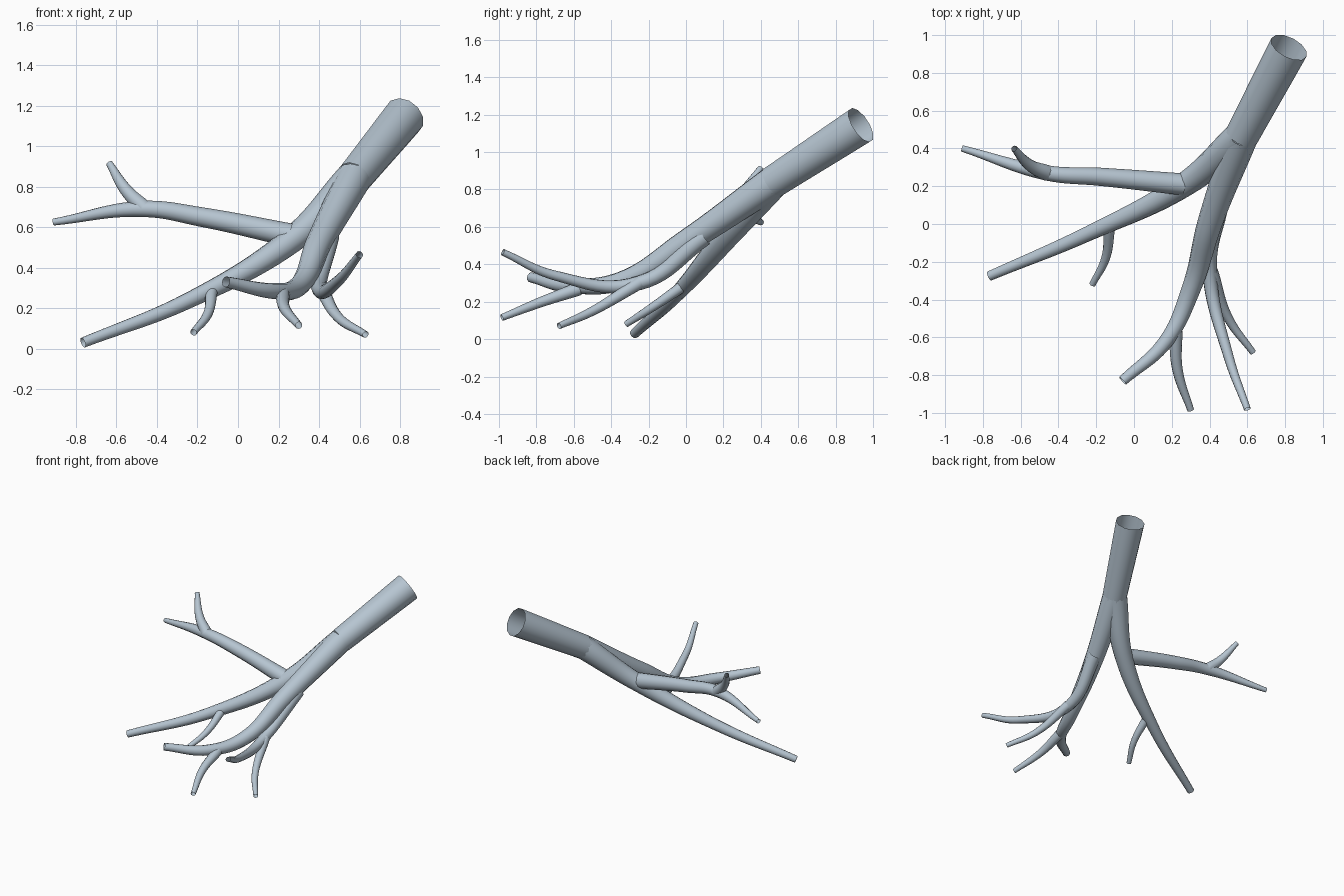
import bpy
from mathutils import Vector

default_cube = bpy.data.objects.get("Cube")
if default_cube:
    bpy.data.objects.remove(default_cube, do_unlink=True)

# One pale blue-grey colour for everything
colour = (.47, .56, .64, 1)
bark = bpy.data.materials.new("pale_blue_grey")
bark.use_nodes = True
bark.diffuse_color = colour
bark.node_tree.nodes["Principled BSDF"].inputs["Base Color"].default_value = colour


def path_fractions(points):
    """Share of the whole path length covered on reaching each point."""
    travelled = [0]
    for here, there in zip(points, points[1:]):
        travelled.append(travelled[-1] + (there - here).length)
    return [distance / travelled[-1] for distance in travelled]


def limb(name, start_radius, end_radius, *path, taper=1):
    """Open twelve-sided tube that thins steadily along a smooth path."""
    points = [Vector(position) for position in path]
    curve = bpy.data.curves.new(name, "CURVE")
    curve.dimensions = "3D"
    curve.bevel_depth = 1
    curve.bevel_resolution = 4
    curve.resolution_u = 10
    curve.use_fill_caps = False
    curve.materials.append(bark)
    spline = curve.splines.new("BEZIER")
    spline.bezier_points.add(len(points) - 1)
    for knot, point, fraction in zip(spline.bezier_points, points, path_fractions(points)):
        thickness = (1 - fraction) ** taper
        knot.co = point
        knot.radius = end_radius + (start_radius - end_radius) * thickness
        knot.handle_left_type = "AUTO"
        knot.handle_right_type = "AUTO"

    # Turn the curve into a smooth shaded mesh
    tube = bpy.data.objects.new(name, curve)
    bpy.context.collection.objects.link(tube)
    bpy.ops.object.select_all(action="DESELECT")
    tube.select_set(True)
    bpy.context.view_layer.objects.active = tube
    bpy.ops.object.convert(target="MESH")
    bpy.ops.object.shade_smooth()


# Trunk, open at its upper end, and the point where it forks
trunk_top = (.82, .935, 1.145)
fork = (.57, .465, .84)
limb("trunk", .105, .09, trunk_top, fork)

# Front limb, with a branch near its tip
limb("front_limb", .088, .027, fork,
     (.4, 0, .52), (.3, -.35, .31), (.17, -.62, .285), (-.06, -.83, .33))
limb("front_limb_tip_branch", .036, .018,
     (.22, -.57, .27), (.23, -.77, .2), (.3, -.985, .115))

# Outer branch of the front limb, which splits into a rising and a low end
limb("outer_rising_branch", .05, .018,
     (.45, .1, .55), (.4, -.25, .3), (.5, -.7, .34), (.6, -.98, .465))
limb("outer_low_branch", .035, .017,
     (.41, -.25, .3), (.5, -.5, .15), (.63, -.68, .07))

# Right limb, with a hanging twig
limb("right_limb", .088, .026, fork,
     (.27, .21, .54), (-.24, -.05, .24), (-.765, -.275, .03), taper=1.4)
limb("right_limb_twig", .03, .017,
     (-.13, -.02, .28), (-.15, -.18, .17), (-.22, -.32, .08))

# Long side branch, with an upright twig
limb("side_branch", .058, .017,
     (.26, .21, .56), (-.18, .25, .65), (-.46, .27, .69), (-.91, .4, .625), taper=.6)
limb("side_branch_twig", .042, .017,
     (-.46, .27, .69), (-.55, .31, .78), (-.635, .4, .915))
